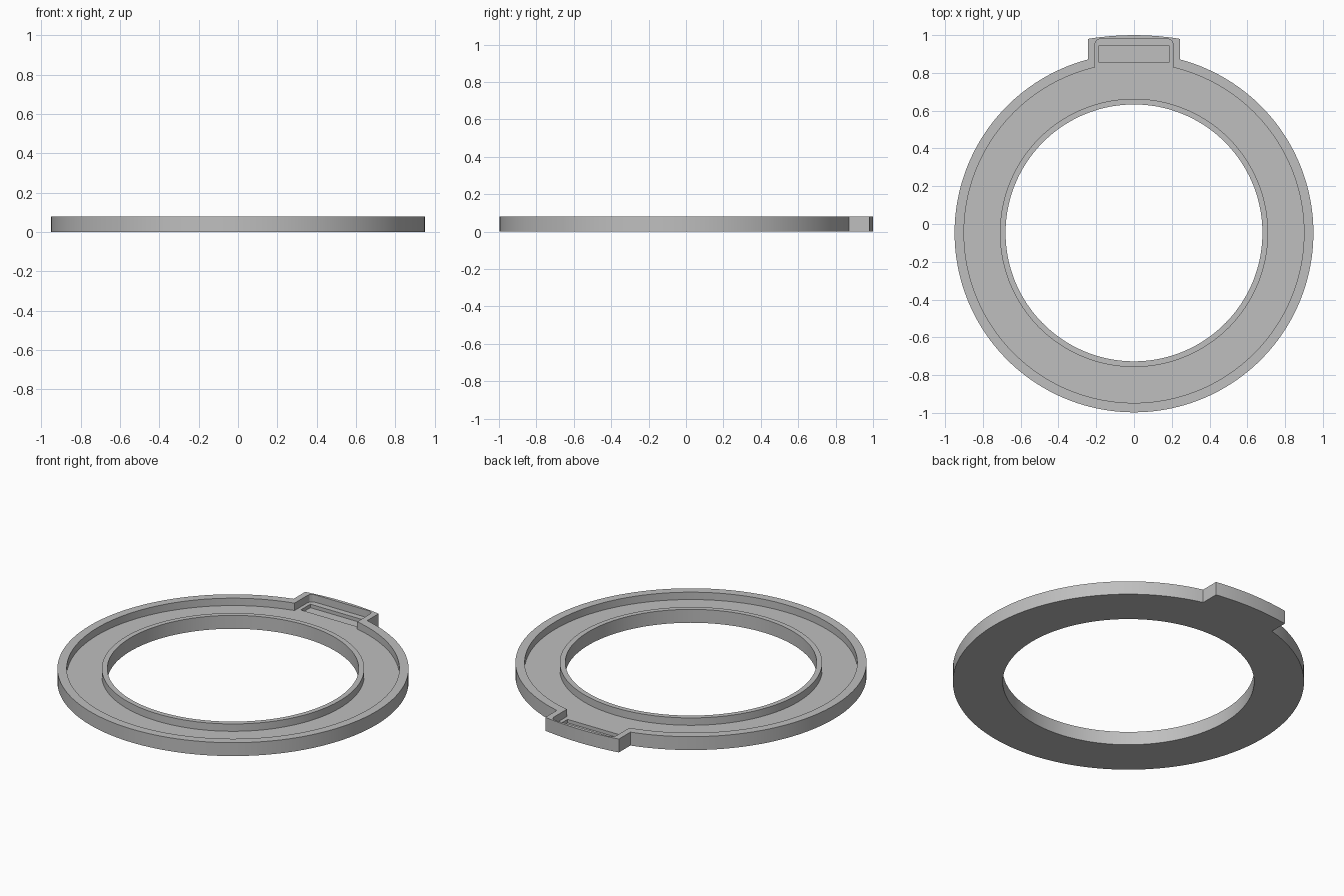
import bpy, bmesh, math

if "Cube" in bpy.data.objects:
    bpy.data.objects.remove(bpy.data.objects["Cube"])

CY = -0.047          # ring centre
H, FLOOR = 0.08, 0.036
SEG = 160

mat = bpy.data.materials.new("light grey")
mat.diffuse_color = (0.52, 0.52, 0.52, 1)
mat.use_nodes = True
mat.node_tree.nodes["Principled BSDF"].inputs["Base Color"].default_value = mat.diffuse_color


def arc_outline(r, half, tab):
    """Circle of radius r, open at the back, closed by the tab points (right to left)."""
    a = math.asin(half / r)
    start, sweep = math.pi / 2 + a, 2 * math.pi - 2 * a
    pts = [(r * math.cos(start + sweep * i / SEG),
            CY + r * math.sin(start + sweep * i / SEG)) for i in range(SEG + 1)]
    return pts + tab


# Tab outline (slightly bowed) and the matching pocket outline (rounded corners)
N = 6
xs = [1, 0.97, 0.93, 0.88] + [0.75 - 1.5 * i / N for i in range(N + 1)] + [-0.88, -0.93, -0.97, -1]
outer_tab = [(0.243 * t, 1.0 - 0.02 * t * t) for t in xs]
R, IW, IT = 0.03, 0.207, 0.98
corner = [(IW - R + R * math.cos(k * math.pi / 6), IT - R + R * math.sin(k * math.pi / 6))
          for k in range(4)]
inner_tab = (corner + [(0.155 - 0.31 * i / N, IT) for i in range(N + 1)]
             + [(-x, y) for x, y in reversed(corner)])

outer = arc_outline(0.95, 0.243, outer_tab)
pocket = arc_outline(0.90, IW, inner_tab)


def circle_like(pts, r):
    """Project an outline radially onto a circle."""
    out = []
    for x, y in pts:
        d = math.hypot(x, y - CY)
        out.append((x * r / d, CY + (y - CY) * r / d))
    return out


lip = circle_like(pocket, 0.71)
hole = circle_like(pocket, 0.68)

# Tray ring: closed section swept through matching loops
bm = bmesh.new()
section = [(outer, 0), (outer, H), (pocket, H), (pocket, FLOOR),
           (lip, FLOOR), (lip, H), (hole, H), (hole, 0)]
loops = [[bm.verts.new((x, y, z)) for x, y in pts] for pts, z in section]
for k, a in enumerate(loops):
    b = loops[(k + 1) % len(loops)]
    for i in range(len(a)):
        j = (i + 1) % len(a)
        bm.faces.new((a[i], a[j], b[j], b[i]))
bmesh.ops.recalc_face_normals(bm, faces=bm.faces)
me = bpy.data.meshes.new("tray_ring")
bm.to_mesh(me)
bm.free()
ring = bpy.data.objects.new("tray_ring", me)
bpy.context.collection.objects.link(ring)
me.materials.append(mat)

# Slot recessed into the tab floor
bpy.ops.mesh.primitive_cube_add(size=1, location=(0, 0.9, 0.065))
cutter = bpy.context.object
cutter.name = "slot_cutter"
cutter.scale = (0.368, 0.09, 0.10)
cutter.hide_render = True
cutter.data.materials.append(mat)

mod = ring.modifiers.new("slot", 'BOOLEAN')
mod.operation = 'DIFFERENCE'
mod.solver = 'EXACT'
mod.object = cutter
bpy.ops.object.select_all(action='DESELECT')
ring.select_set(True)
bpy.context.view_layer.objects.active = ring
bpy.ops.object.modifier_apply(modifier="slot")
bpy.data.objects.remove(cutter)
bpy.ops.object.shade_smooth_by_angle(angle=math.radians(25))
